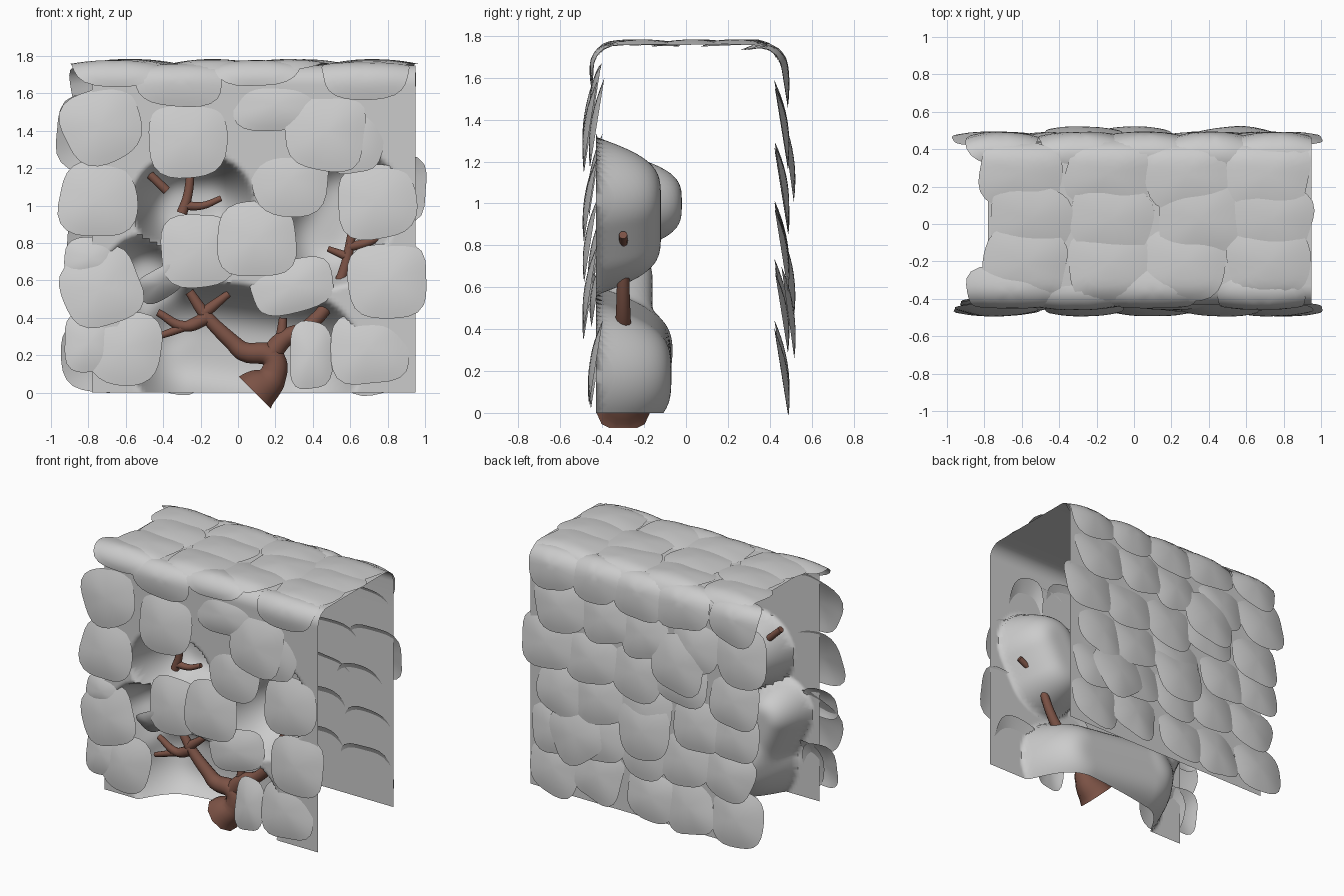
import bpy, math, random
from mathutils import Vector

if "Cube" in bpy.data.objects:
    bpy.data.objects.remove(bpy.data.objects["Cube"])

random.seed(4)
X0, X1 = -0.78, 0.95
YF, YB, ZT, R = -0.43, 0.44, 1.75, 0.10
WALL = ZT - R
ARC = R * math.pi / 2
TOP = YB - YF - 2 * R
LENGTH = 2 * WALL + 2 * ARC + TOP


def profile(s):
    """Point (y, z) and outward normal at distance s: up the front, over, down the back."""
    if s < WALL:
        return (YF, s), (-1, 0)
    s -= WALL
    if s < ARC:
        n = (-math.cos(s / R), math.sin(s / R))
        return (YF + R + R * n[0], WALL + R * n[1]), n
    s -= ARC
    if s < TOP:
        return (YF + R + s, ZT), (0, 1)
    s -= TOP
    if s < ARC:
        n = (math.sin(s / R), math.cos(s / R))
        return (YB - R + R * n[0], WALL + R * n[1]), n
    return (YB, WALL - (s - ARC)), (1, 0)


def make_mesh(name, verts, faces):
    me = bpy.data.meshes.new(name)
    me.from_pydata(verts, [], faces)
    ob = bpy.data.objects.new(name, me)
    bpy.context.collection.objects.link(ob)
    bpy.ops.object.select_all(action='DESELECT')
    ob.select_set(True)
    bpy.context.view_layer.objects.active = ob
    bpy.ops.object.shade_smooth_by_angle(angle=math.radians(60))


# Hollows pressed into the front wall: capsule ends (x, z), radius, depth
HOLLOWS = [((.57, 1.02), (.48, .86), .30, .31),
           ((-.30, 1.0), (-.18, 1.0), .27, .41),
           ((-.25, .25), (.30, .18), .36, .36),
           ((-.50, .62), (-.38, .35), .22, .27)]


def hollow(x, z):
    total = 0
    for a, b, r, d in HOLLOWS:
        a, b, p = Vector(a), Vector(b), Vector((x, z))
        k = max(0, min(1, (p - a).dot(b - a) / (b - a).length_squared))
        t = (p - a.lerp(b, k)).length / r
        if t < 1:
            total += (d * (1 - t ** 3.5) ** 1.2) ** 6
    return total ** (1 / 6)


# Open shell: front wall, top and back wall in one bent sheet
nx = 90
rows, start = [0], 0
for span, count in ((WALL, 84), (ARC, 8), (TOP, 6), (ARC, 8), (WALL, 8)):
    rows += [start + span * i / count for i in range(1, count + 1)]
    start += span
verts = []
for s in rows:
    (y, z), n = profile(s)
    for i in range(nx + 1):
        x = X0 + (X1 - X0) * i / nx
        verts.append((x, y + (hollow(x, z) if s < WALL else 0), z))
w = nx + 1
make_mesh("wall_shell", verts, [(j * w + i, j * w + i + 1, (j + 1) * w + i + 1, (j + 1) * w + i)
                                for j in range(len(rows) - 1) for i in range(nx)])


def leaf(name, x, s, width, height, rot=0, lift=0.04, tilt=0.16, dome=0.03):
    """Rounded-square leaf wrapped over the shell; positive tilt lifts the low-s edge."""
    rings, seg = 5, 28
    rot = math.radians(rot)
    power = random.uniform(2.7, 3.5)
    ph, amp = random.uniform(0, 6.28), random.uniform(0.02, 0.05)
    pts = []
    for j in range(rings + 1):
        for i in range(seg if j else 1):
            a = 2 * math.pi * i / seg
            rad = (abs(math.cos(a)) ** power + abs(math.sin(a)) ** power) ** (-1 / power)
            rad *= (1 + amp * math.sin(3 * a + ph)) * j / rings
            u, v = rad * math.cos(a) * width / 2, rad * math.sin(a) * height / 2
            du = u * math.cos(rot) - v * math.sin(rot)
            dv = u * math.sin(rot) + v * math.cos(rot)
            (y, z), n = profile(s + dv)
            off = lift - tilt * dv - dome * (j / rings) ** 2
            pts.append((x + du, y + n[0] * off, z + n[1] * off))
    fs = [(0, 1 + i, 1 + (i + 1) % seg) for i in range(seg)]
    for j in range(rings - 1):
        for i in range(seg):
            a, b = 1 + j * seg + i, 1 + j * seg + (i + 1) % seg
            fs.append((a, a + seg, b + seg, b))
    make_mesh(name, pts, fs)


def jitter(a):
    return random.uniform(-a, a)


# Front leaves, outer layer then the layer tucked beneath: x, z
OUTER = [(-.73, 1.43), (-.75, 1.03), (-.73, .56), (-.27, 1.35), (.47, 1.39),
         (.74, 1.02), (.80, .60), (.10, .82)]
UNDER = [(-.61, .24), (.28, 1.14), (.70, .24), (-.21, .76)]
for i, (x, z) in enumerate(OUTER):
    leaf(f"front_leaf_{i}", x, z, .42, .40, 22 if i in (0, 2) else jitter(7), .055)
for i, (x, z) in enumerate(UNDER):
    leaf(f"front_under_leaf_{i}", x, z, .41, .39, jitter(8), .03)

# Smaller leaves filling the gaps: x, z, width, height
for i, (x, z, wd, h) in enumerate([(.29, .57, .44, .28), (.20, 1.54, .46, .28),
                                   (.62, 1.38, .30, .42), (-.79, .72, .28, .22),
                                   (-.79, .27, .28, .32), (.39, .20, .23, .36)]):
    leaf(f"front_small_leaf_{i}", x, z, wd, h, 14 if i == 0 else 0, .025)
leaf("curled_leaf", -.42, .58, .25, .16, 30, 0, -.5)

# Leaves folded over the front top edge
for i, (x, ds) in enumerate([(-.31, .02), (.10, .13), (.68, .06), (-.66, .13)]):
    leaf(f"ridge_leaf_{i}", x, WALL + ds, .46, .28, 0, .03, .05, .02)

# Top leaves in three rows
for j in range(3):
    for i in range(4):
        x = -.61 + .45 * i + (.06 if j == 1 else 0) * (i < 3) + jitter(.03)
        s = WALL + ARC + TOP * (.17 + .36 * j)
        leaf(f"top_leaf_{j}_{i}", x, s, .44, .38, jitter(12), .033, jitter(.05), .025)

# Back leaves in overlapping rows, lower edges lifted
for j in range(6):
    for i in range(5):
        x = -.73 + .365 * i + (.04 if j % 2 else -.02) + jitter(.04)
        s = LENGTH - (.22 + .287 * j) + jitter(.03)
        leaf(f"back_leaf_{j}_{i}", x, s, .40 + jitter(.03), .38 + jitter(.025),
             jitter(14), .045, -.16)
for i, (x, z, r) in enumerate([(.55, .49, 32), (0, .66, 5), (-.28, 1.22, -6)]):
    leaf(f"back_outer_leaf_{i}", x, LENGTH - z, .41, .40, r, .075, -.14)

# Branches: tapered tubes lying in the hollows
bark = bpy.data.materials.new("bark")
bark.diffuse_color = (0.20, 0.085, 0.06, 1)
bark.use_nodes = True
bark.node_tree.nodes["Principled BSDF"].inputs["Base Color"].default_value = bark.diffuse_color


def branch(name, r0, r1, *pts, flare=1.0):
    cu = bpy.data.curves.new(name, 'CURVE')
    cu.dimensions = '3D'
    cu.bevel_depth = 1.0
    cu.bevel_resolution = 3
    cu.use_fill_caps = True
    cu.resolution_u = 6
    sp = cu.splines.new('BEZIER')
    sp.bezier_points.add(len(pts) - 1)
    for i, (bp, (x, z)) in enumerate(zip(sp.bezier_points, pts)):
        bp.co = (x, -.30, z)
        bp.radius = (r0 + (r1 - r0) * i / (len(pts) - 1)) * (flare if i == 0 else 1)
        bp.handle_left_type = bp.handle_right_type = 'AUTO'
    cu.materials.append(bark)
    bpy.context.collection.objects.link(bpy.data.objects.new(name, cu))


branch("trunk", .085, .025, (.09, 0), (.19, .10), (.18, .19), (.03, .22), (-.03, .27),
       (-.17, .41), (-.26, .54), flare=1.5)
branch("right_limb", .06, .022, (.17, .20), (.25, .29), (.37, .35), (.53, .56), (.63, .95))
branch("left_twig", .04, .02, (-.17, .40), (-.28, .355), (-.43, .43))
branch("left_low_twig", .03, .016, (-.22, .38), (-.33, .335), (-.46, .29))
branch("middle_twig", .035, .02, (-.19, .42), (-.05, .53))
branch("limb_twig", .035, .022, (.23, .27), (.24, .40))
branch("right_twig", .028, .02, (.59, .78), (.68, .80), (.79, .85))
branch("right_short_twig", .025, .016, (.58, .73), (.48, .77))
branch("upper_branch", .03, .022, (-.30, .96), (-.27, 1.05), (-.25, 1.22))
branch("upper_twig", .026, .016, (-.28, 1.0), (-.19, 1.0), (-.09, 1.04))
branch("poking_twig", .025, .022, (-.38, 1.08), (-.56, 1.25))
